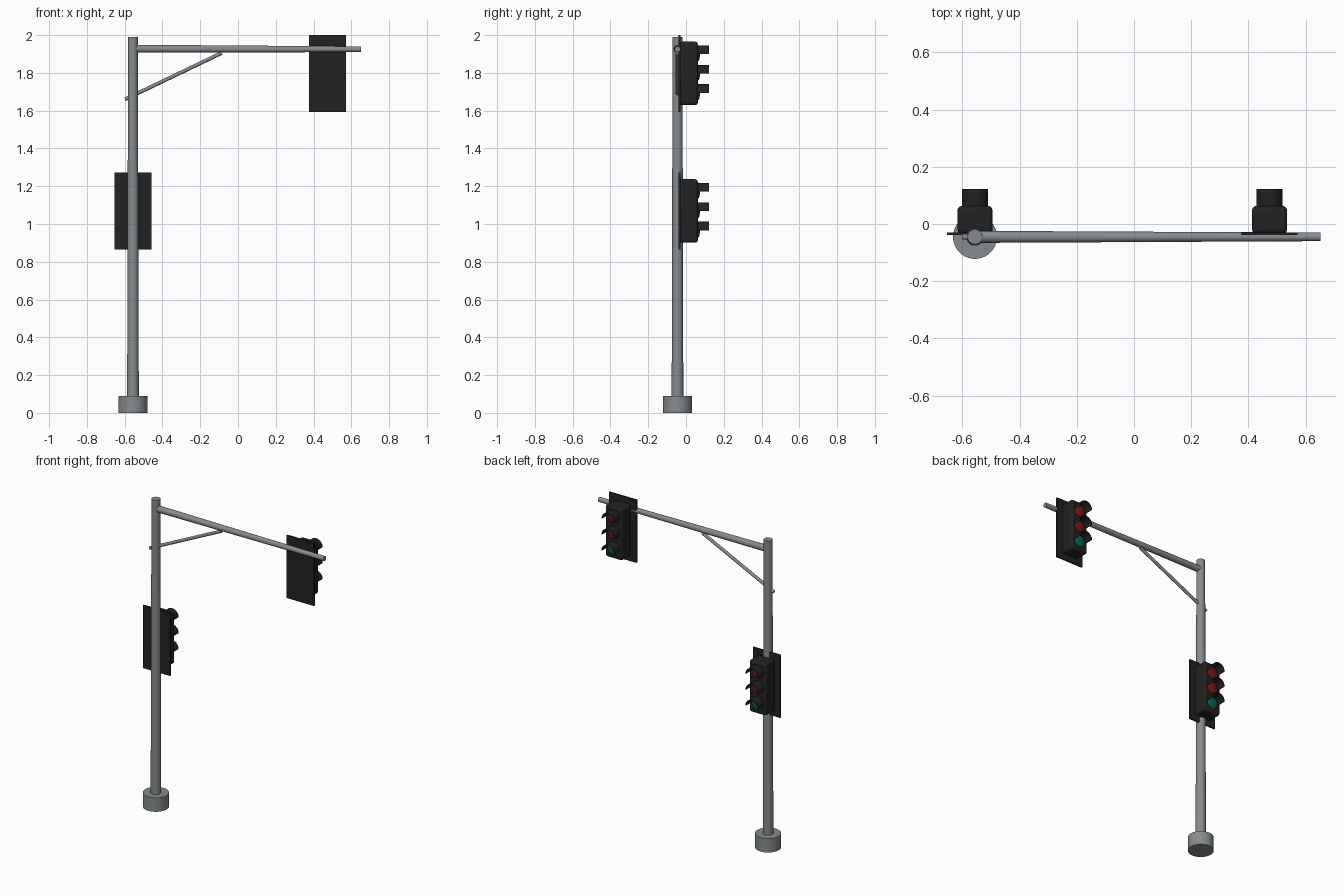
import bpy, bmesh, math
from mathutils import Vector

if "Cube" in bpy.data.objects:
    bpy.data.objects.remove(bpy.data.objects["Cube"])


def material(name, rgb):
    m = bpy.data.materials.new(name)
    m.diffuse_color = (*rgb, 1)
    m.use_nodes = True
    m.node_tree.nodes["Principled BSDF"].inputs["Base Color"].default_value = m.diffuse_color
    return m


METAL = material("grey metal", (0.24, 0.26, 0.27))
BLACK = material("black housing", (0.016, 0.016, 0.016))
RED = material("dark red lens", (0.19, 0.008, 0.008))
GREEN = material("dark green lens", (0.005, 0.12, 0.07))


def finish(obj, name, mat, smooth=True):
    obj.name = name
    obj.data.materials.clear()
    obj.data.materials.append(mat)
    if smooth:
        bpy.ops.object.select_all(action='DESELECT')
        obj.select_set(True)
        bpy.context.view_layer.objects.active = obj
        bpy.ops.object.shade_smooth_by_angle(angle=math.radians(35))
    return obj


def tube(name, a, b, r1, r2, sides=32):
    a, b = Vector(a), Vector(b)
    d = b - a
    bpy.ops.mesh.primitive_cone_add(vertices=sides, radius1=r1, radius2=r2, depth=d.length,
                                    location=(a + b) / 2,
                                    rotation=d.to_track_quat('Z', 'Y').to_euler())
    return finish(bpy.context.object, name, METAL)


def box(name, lo, hi, bevel=0):
    lo, hi = Vector(lo), Vector(hi)
    bpy.ops.mesh.primitive_cube_add(size=1, location=(lo + hi) / 2)
    obj = bpy.context.object
    obj.scale = hi - lo
    bpy.ops.object.transform_apply(location=False, rotation=False, scale=True)
    if bevel:
        mod = obj.modifiers.new("rounded edges", 'BEVEL')
        mod.width, mod.segments = bevel, 3
    return finish(obj, name, BLACK, bool(bevel))


def visor(name, x, z, y0, y1, r=0.046, t=0.004, n=20):
    # half-round shell profile, extruded away from the housing
    bm = bmesh.new()
    arc = [math.pi * i / n for i in range(n + 1)]
    pts = [(r, a) for a in arc] + [(r - t, a) for a in reversed(arc)]
    face = bm.faces.new([bm.verts.new((x + q * math.cos(a), y0, z + q * math.sin(a)))
                         for q, a in pts])
    ext = bmesh.ops.extrude_face_region(bm, geom=[face])
    bmesh.ops.translate(bm, vec=(0, y1 - y0, 0),
                        verts=[v for v in ext['geom'] if isinstance(v, bmesh.types.BMVert)])
    bmesh.ops.recalc_face_normals(bm, faces=bm.faces)
    me = bpy.data.meshes.new(name)
    bm.to_mesh(me)
    bm.free()
    obj = bpy.data.objects.new(name, me)
    bpy.context.collection.objects.link(obj)
    finish(obj, name, BLACK)


def lens(name, x, y, z, mat):
    bpy.ops.mesh.primitive_uv_sphere_add(segments=24, ring_count=12, radius=1,
                                         location=(x, y, z))
    obj = bpy.context.object
    obj.scale = (0.039, 0.012, 0.039)
    bpy.ops.object.transform_apply(location=False, rotation=False, scale=True)
    finish(obj, name, mat)


def signal(prefix, x, z):
    box(prefix + "_backplate", (x - 0.098, -0.039, z - 0.203), (x + 0.098, -0.029, z + 0.203))
    box(prefix + "_housing", (x - 0.061, -0.034, z - 0.168), (x + 0.061, 0.063, z + 0.168), 0.014)
    for label, dz, mat in (("top", 0.103, RED), ("middle", 0, RED), ("bottom", -0.103, GREEN)):
        lens(f"{prefix}_{label}_lens", x, 0.062, z + dz, mat)
        visor(f"{prefix}_{label}_visor", x, z + dz, 0.055, 0.122)


# post, arm and brace
PX, PY = -0.556, -0.045
tube("base", (PX, PY, 0), (PX, PY, 0.09), 0.077, 0.077, 40)
tube("post", (PX, PY, 0.05), (PX, PY, 1.99), 0.031, 0.026)
tube("arm", (PX, PY, 1.928), (0.652, PY, 1.925), 0.021, 0.015)
tube("brace", (-0.598, PY, 1.66), (-0.087, PY, 1.905), 0.01, 0.01, 16)

# two signal heads facing the back
signal("post_signal", PX, 1.069)
signal("arm_signal", 0.474, 1.797)
